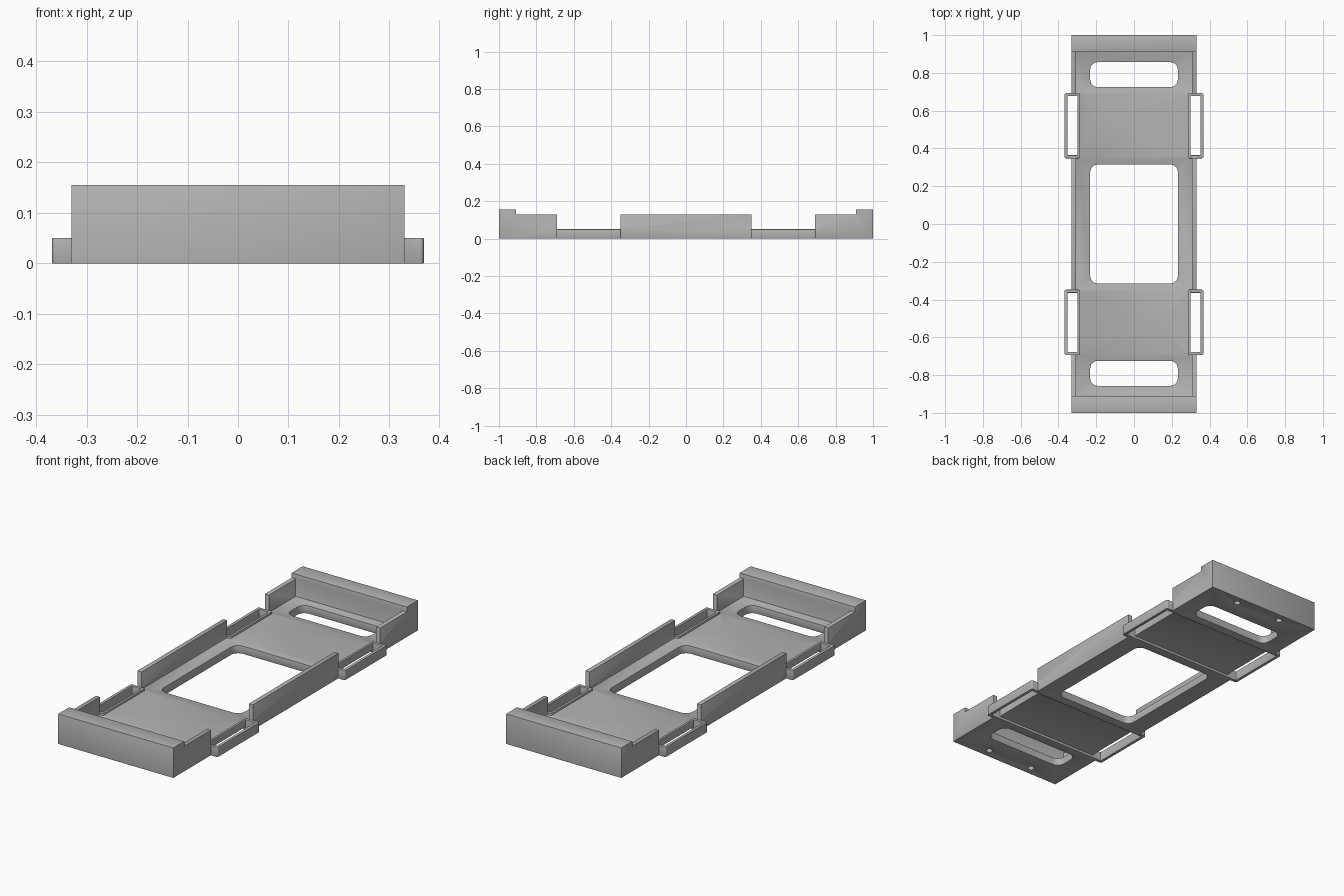
import bpy
import bmesh
import math

cube = bpy.data.objects.get("Cube")
if cube:
    bpy.data.objects.remove(cube, do_unlink=True)

grey = bpy.data.materials.new("plain grey")
grey.use_nodes = True
colour = (0.45, 0.45, 0.45, 1)
grey.diffuse_color = colour
grey.node_tree.nodes["Principled BSDF"].inputs["Base Color"].default_value = colour


def block(name, x, y, z, corner=0):
    """Box from (min, max) pairs, with optionally rounded vertical edges."""
    bm = bmesh.new()
    bmesh.ops.create_cube(bm, size=1)
    for v in bm.verts:
        v.co = [r[0] if c < 0 else r[1] for r, c in zip((x, y, z), v.co)]
    if corner:
        upright = [e for e in bm.edges
                   if abs(e.verts[0].co.z - e.verts[1].co.z) > 1e-4]
        bmesh.ops.bevel(bm, geom=upright, offset=corner, segments=6,
                        profile=0.5, affect='EDGES')
    bmesh.ops.recalc_face_normals(bm, faces=bm.faces)
    return make(name, bm)


def make(name, bm):
    mesh = bpy.data.meshes.new(name)
    bm.to_mesh(mesh)
    bm.free()
    mesh.materials.append(grey)
    obj = bpy.data.objects.new(name, mesh)
    bpy.context.collection.objects.link(obj)
    return obj


def apply(obj, mod):
    bpy.context.view_layer.objects.active = obj
    bpy.ops.object.modifier_apply(modifier=mod.name)


def combine(obj, tool, operation='DIFFERENCE'):
    mod = obj.modifiers.new("combine", 'BOOLEAN')
    mod.operation = operation
    mod.solver = 'EXACT'
    mod.object = tool
    apply(obj, mod)
    bpy.data.objects.remove(tool, do_unlink=True)


def span(a, b, sign):
    return (a, b) if sign > 0 else (-b, -a)


FLOOR, WALL, TOP = 0.04, 0.13, 0.155

# Tray blank with solid ends, hollowed and with lowered side walls
tray = block("tray", (-0.33, 0.33), (-1, 1), (0, TOP))
combine(tray, block("pocket", (-0.307, 0.307), (-0.91, 0.91), (FLOOR, 1)))
combine(tray, block("wall_trim", (-1, 1), (-0.91, 0.91), (WALL, 1)))

# Gaps in the walls and the strap loops standing in them
for sy in (1, -1):
    combine(tray, block("gap", (-1, 1), span(0.35, 0.69, sy), (FLOOR, 1)))
for sy in (1, -1):
    for sx in (1, -1):
        combine(tray, block("strap_loop", span(0.287, 0.368, sx),
                            span(0.348, 0.693, sy), (0, 0.05), 0.008), 'UNION')
for sy in (1, -1):
    # Shallow strap channel under the floor
    combine(tray, block("channel", (-0.33, 0.33), span(0.364, 0.677, sy), (-1, 0.013)))
    for sx in (1, -1):
        combine(tray, block("strap_slot", span(0.299, 0.353, sx),
                            span(0.364, 0.677, sy), (-1, 1)))

# Rounded floor openings
combine(tray, block("window", (-0.232, 0.232), (-0.315, 0.315), (-1, 1), 0.04))
for sy in (1, -1):
    combine(tray, block("end_slot", (-0.232, 0.232), span(0.725, 0.857, sy),
                        (-1, 1), 0.04))

# Blind screw holes under the end blocks
for sy in (1, -1):
    for sx in (1, -1):
        bm = bmesh.new()
        bmesh.ops.create_cone(bm, cap_ends=True, segments=20, radius1=0.016,
                              radius2=0.016, depth=0.2)
        bmesh.ops.translate(bm, verts=bm.verts, vec=(sx * 0.135, sy * 0.955, 0))
        combine(tray, make("screw_hole", bm))

# Fine softened edges
bevel = tray.modifiers.new("soft edges", 'BEVEL')
bevel.width = 0.003
bevel.segments = 2
bevel.limit_method = 'ANGLE'
bevel.angle_limit = math.radians(40)
apply(tray, bevel)

bpy.ops.object.select_all(action='DESELECT')
tray.select_set(True)
bpy.context.view_layer.objects.active = tray
bpy.ops.object.shade_smooth_by_angle(angle=math.radians(30))
